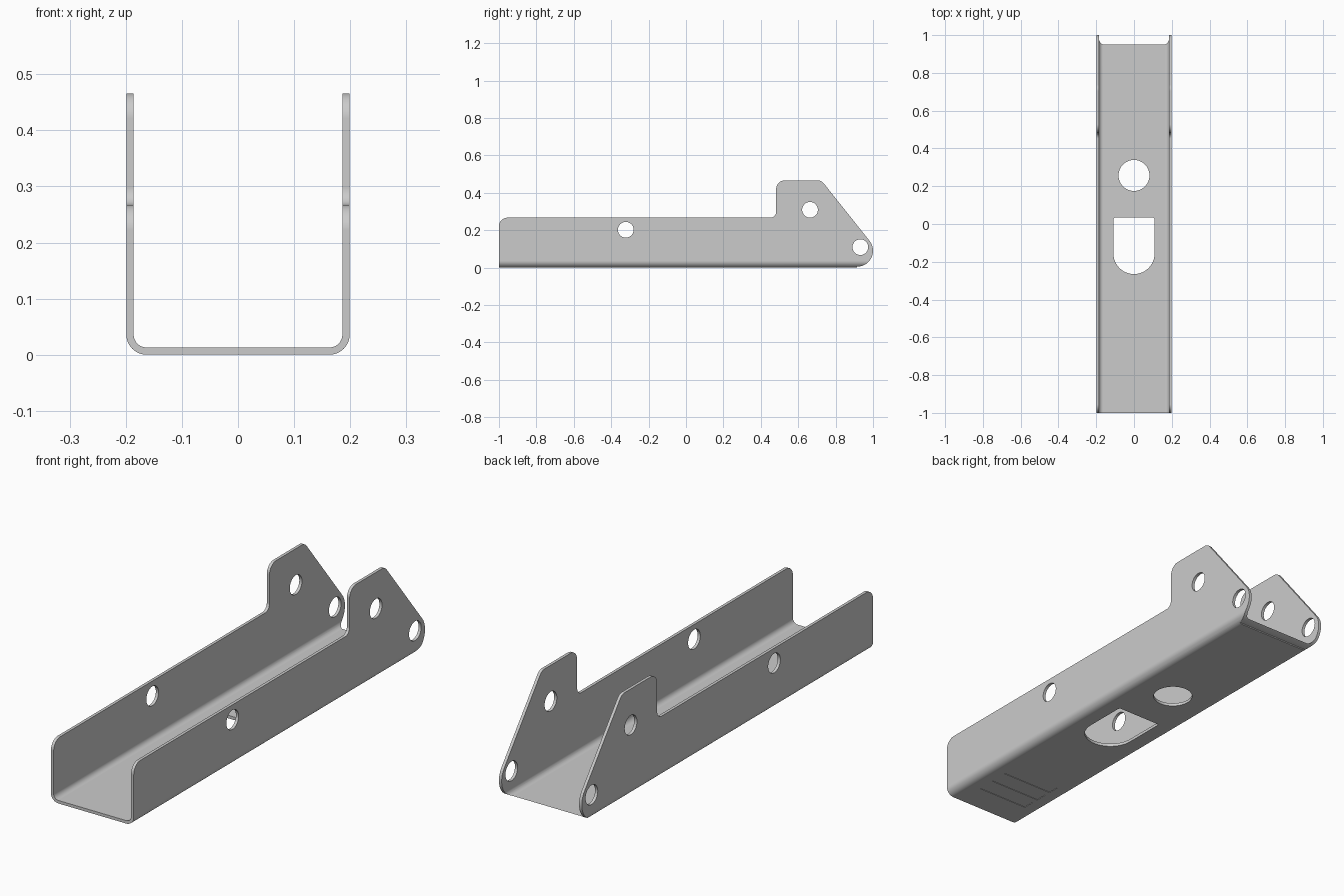
import bpy, bmesh, math
from mathutils import Vector

if "Cube" in bpy.data.objects:
    bpy.data.objects.remove(bpy.data.objects["Cube"])


def arc(cx, cy, r, a0, a1, n):
    """Points on an arc, angles in degrees."""
    return [(cx + r * math.cos(math.radians(a0 + (a1 - a0) * i / n)),
             cy + r * math.sin(math.radians(a0 + (a1 - a0) * i / n))) for i in range(n + 1)]


def rounded(corners, n=8):
    """Outline from (a, b, radius) corners; radius 0 keeps the point."""
    out = []
    for i, (a, b, r) in enumerate(corners):
        p = Vector((a, b))
        if r == 0:
            out.append((a, b))
            continue
        u = (Vector(corners[i - 1][:2]) - p).normalized()
        v = (Vector(corners[(i + 1) % len(corners)][:2]) - p).normalized()
        half = u.angle(v) / 2
        c = p + (u + v).normalized() * (r / math.sin(half))
        d = r / math.tan(half)
        s, e = p + u * d - c, p + v * d - c
        sweep = s.angle(e)
        for k in range(n + 1):
            t = k / n * sweep
            q = (s * math.sin(sweep - t) + e * math.sin(t)) / math.sin(sweep)
            out.append(tuple(c + q))
    return out


def prism(name, pts, axis, lo, hi):
    """Extrude a 2D outline along an axis."""
    place = {'X': lambda a, b, t: (t, a, b),
             'Y': lambda a, b, t: (a, t, b),
             'Z': lambda a, b, t: (a, b, t)}[axis]
    bm = bmesh.new()
    ends = [[bm.verts.new(place(a, b, t)) for a, b in pts] for t in (lo, hi)]
    bm.faces.new(ends[0])
    bm.faces.new(ends[1])
    for i in range(len(pts)):
        j = (i + 1) % len(pts)
        bm.faces.new((ends[0][i], ends[0][j], ends[1][j], ends[1][i]))
    bmesh.ops.recalc_face_normals(bm, faces=bm.faces)
    me = bpy.data.meshes.new(name)
    bm.to_mesh(me)
    bm.free()
    ob = bpy.data.objects.new(name, me)
    bpy.context.collection.objects.link(ob)
    return ob


def combine(target, cutter, op):
    """Apply a boolean and remove the cutter."""
    cutter.hide_render = True
    m = target.modifiers.new("cut", 'BOOLEAN')
    m.operation, m.solver, m.object = op, 'EXACT', cutter
    bpy.context.view_layer.objects.active = target
    bpy.ops.object.modifier_apply(modifier=m.name)
    bpy.data.objects.remove(cutter)


W, T, R = 0.199, 0.013, 0.036

# folded sheet: U cross-section with rounded bends
u_section = rounded([(-W, 0.6, 0), (-W, 0, R), (W, 0, R), (W, 0.6, 0),
                     (W - T, 0.6, 0), (W - T, T, R - T), (-W + T, T, R - T), (-W + T, 0.6, 0)], 10)
channel = prism("channel_bracket", u_section, 'Y', -1.1, 1.1)

# side outline: low wall, raised ear, sloped edge, round nose
slope = math.degrees(math.atan2(47, 59))
nose = [(a, b, 0) for a, b in arc(0.915, 0.09, 0.085, slope, -90, 24)]
side = rounded([(0.915, -0.05, 0), (-1, -0.05, 0), (-1, 0.267, 0.045), (0.482, 0.267, 0.03),
                (0.482, 0.466, 0.045), (0.724, 0.466, 0.04)] + nose)
combine(channel, prism("side_outline", side, 'X', -0.3, 0.3), 'INTERSECT')

# pin holes through both walls
for y, z in ((-0.322, 0.202), (0.663, 0.309), (0.932, 0.109)):
    combine(channel, prism("pin_hole", arc(y, z, 0.042, 0, 360, 40)[:-1], 'X', -0.3, 0.3), 'DIFFERENCE')

# round hole and D-shaped window in the floor
combine(channel, prism("floor_hole", arc(0, 0.257, 0.082, 0, 360, 56)[:-1], 'Z', -0.1, 0.1), 'DIFFERENCE')
window = rounded([(0.109, 0.034, 0.01), (-0.109, 0.034, 0.01)]
                 + [(a, b, 0) for a, b in arc(0, -0.156, 0.109, 180, 360, 32)], 5)
combine(channel, prism("floor_window", window, 'Z', -0.1, 0.1), 'DIFFERENCE')

# three shallow grooves on the underside
for y in (-0.845, -0.763, -0.681):
    bar = [(-0.125, y - 0.026), (0.125, y - 0.026), (0.125, y + 0.026), (-0.125, y + 0.026)]
    combine(channel, prism("groove", bar, 'Z', -0.1, 0.002), 'DIFFERENCE')

# smooth bends, crisp sheet edges
bpy.ops.object.select_all(action='DESELECT')
channel.select_set(True)
bpy.context.view_layer.objects.active = channel
bpy.ops.object.shade_smooth_by_angle(angle=math.radians(30))
channel.modifiers.new("flat_normals", 'WEIGHTED_NORMAL').keep_sharp = True
